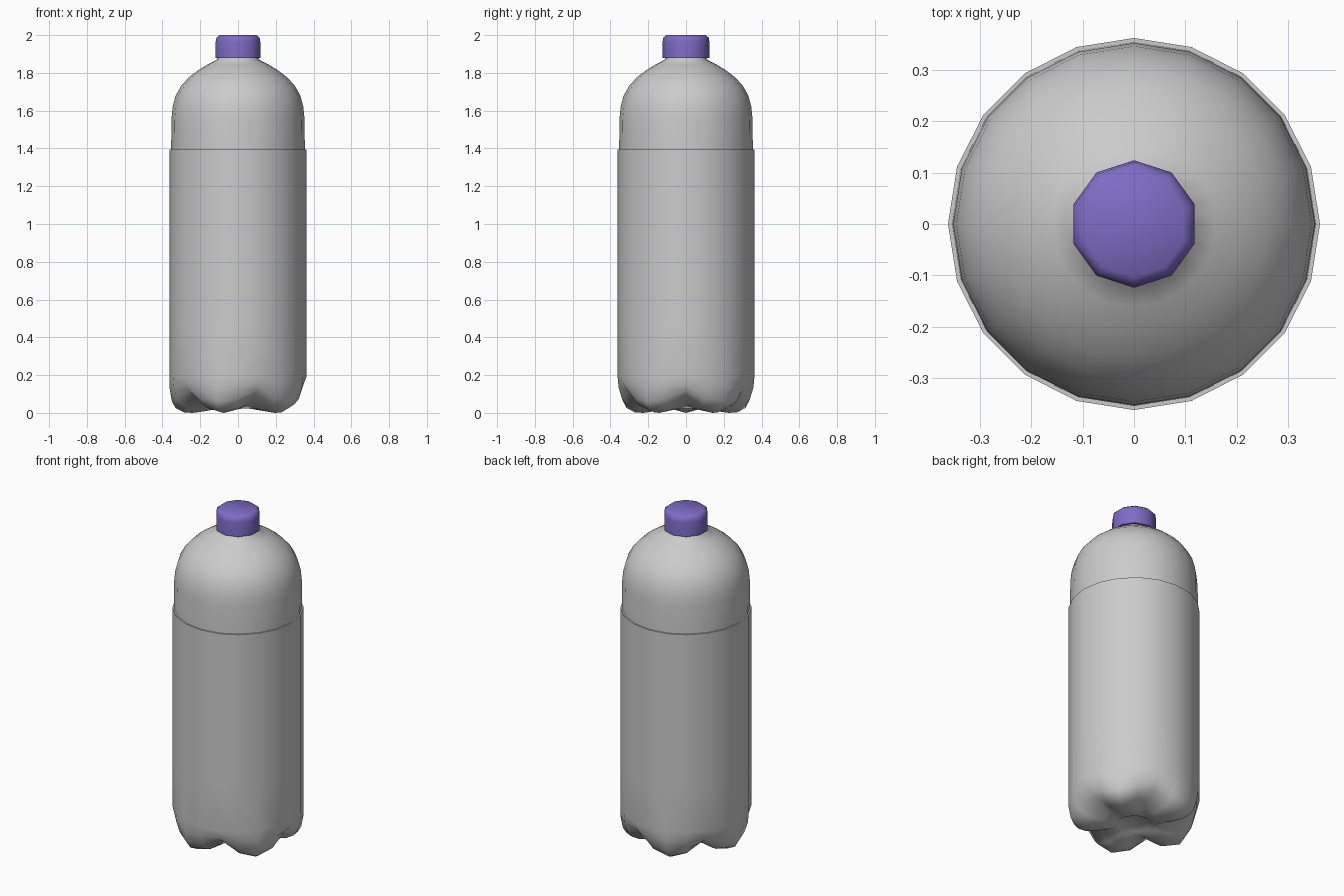
import bpy, bmesh, math

if "Cube" in bpy.data.objects:
    bpy.data.objects.remove(bpy.data.objects["Cube"])


def make_lathe(name, columns, sides, offset=0.0, close=False, angle=50):
    """Spin one or more repeating (radius, z) profiles; close adds an end face on the last ring."""
    bm = bmesh.new()
    rings = []
    for k in range(len(columns[0])):
        ring = []
        for j in range(sides):
            r, z = columns[j % len(columns)][k]
            a = offset + 2 * math.pi * j / sides
            ring.append(bm.verts.new((r * math.cos(a), r * math.sin(a), z)))
        rings.append(ring)
    for lo, hi in zip(rings, rings[1:]):
        for j in range(sides):
            n = (j + 1) % sides
            bm.faces.new((lo[j], lo[n], hi[n], hi[j]))
    if close:
        bm.faces.new(rings[-1])
    bmesh.ops.recalc_face_normals(bm, faces=bm.faces)
    # open shells: make sure the outside faces outwards
    bm.faces.ensure_lookup_table()
    side = max(bm.faces, key=lambda f: f.calc_area() * (abs(f.normal.z) < 0.5))
    c = side.calc_center_median()
    if side.normal.x * c.x + side.normal.y * c.y < 0:
        bmesh.ops.reverse_faces(bm, faces=bm.faces)
    mesh = bpy.data.meshes.new(name)
    bm.to_mesh(mesh)
    bm.free()
    obj = bpy.data.objects.new(name, mesh)
    bpy.context.collection.objects.link(obj)
    bpy.ops.object.select_all(action='DESELECT')
    obj.select_set(True)
    bpy.context.view_layer.objects.active = obj
    bpy.ops.object.shade_smooth_by_angle(angle=math.radians(angle))
    return obj


# base with five feet: groove and foot profiles alternate around the ring
foot = [(.362, .465), (.362, .19), (.362, .13), (.350, .06), (.330, .025), (.285, .003),
        (.24, .0), (.18, .008), (.105, .022), (.09, .035)]
groove = [(.362, .465), (.362, .19), (.345, .145), (.315, .115), (.285, .098), (.25, .08),
          (.22, .066), (.17, .045), (.105, .024), (.09, .035)]
flank = [tuple(.7 * f + .3 * g for f, g in zip(a, b)) for a, b in zip(foot, groove)]
make_lathe("bottle_base", [groove, flank, foot, flank], 20, close=True, angle=60)

# label sleeve with a small ledge at the top
make_lathe("label_sleeve", [[(.362, .465), (.362, 1.395), (.354, 1.395)]], 20)

# domed shoulder and neck
shoulder = [(.354, 1.395), (.352, 1.56), (.346, 1.62), (.330, 1.68), (.302, 1.73),
            (.262, 1.775), (.21, 1.815), (.16, 1.845), (.112, 1.87), (.105, 1.89)]
make_lathe("bottle_shoulder", [shoulder], 20)

# screw cap
cap = make_lathe("screw_cap", [[(.105, 1.88), (.124, 1.88), (.124, 1.965), (.120, 1.987),
                                (.103, 2.0)]], 10, math.radians(18), close=True)
purple = bpy.data.materials.new("cap_purple")
purple.diffuse_color = (.21, .15, .56, 1)
purple.use_nodes = True
purple.node_tree.nodes["Principled BSDF"].inputs["Base Color"].default_value = purple.diffuse_color
cap.data.materials.append(purple)
